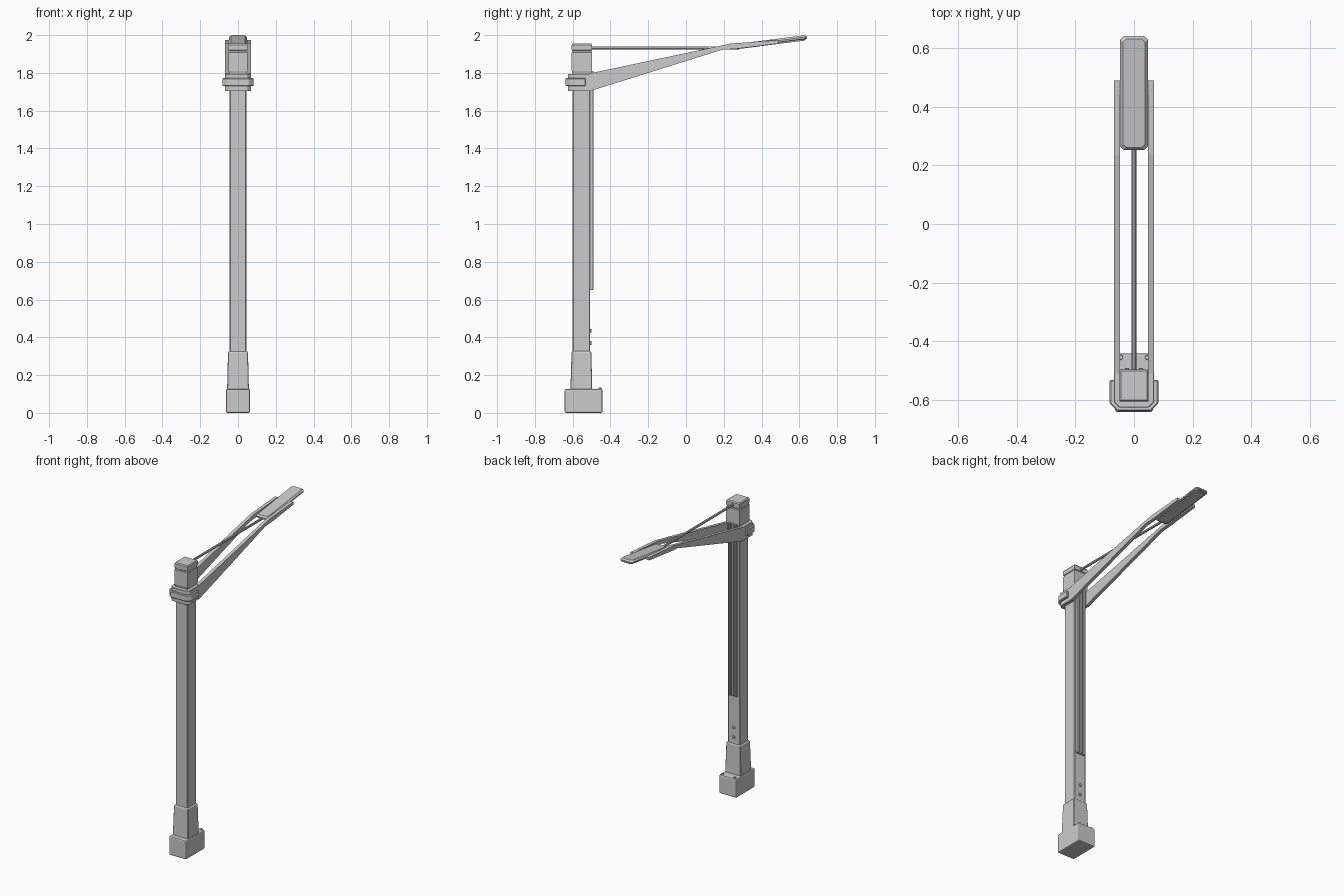
import bpy, bmesh, math
from mathutils import Matrix, Vector

if "Cube" in bpy.data.objects:
    bpy.data.objects.remove(bpy.data.objects["Cube"])


def finish(name, bm, bevel=0.0, segments=1):
    bmesh.ops.recalc_face_normals(bm, faces=bm.faces)
    me = bpy.data.meshes.new(name)
    bm.to_mesh(me)
    bm.free()
    ob = bpy.data.objects.new(name, me)
    bpy.context.collection.objects.link(ob)
    if bevel:
        m = ob.modifiers.new("bevel", 'BEVEL')
        m.width, m.segments, m.limit_method = bevel, segments, 'ANGLE'
    return ob


def loft(name, rings, bevel=0.0, segments=1):
    """Skin a stack of equal-sized point rings and cap both ends."""
    bm = bmesh.new()
    vs = [[bm.verts.new(p) for p in r] for r in rings]
    n = len(vs[0])
    for a, b in zip(vs, vs[1:]):
        for i in range(n):
            j = (i + 1) % n
            bm.faces.new((a[i], a[j], b[j], b[i]))
    bm.faces.new(vs[0])
    bm.faces.new(vs[-1])
    return finish(name, bm, bevel, segments)


def rect(x, y0, y1, z):
    return [(-x, y0, z), (x, y0, z), (x, y1, z), (-x, y1, z)]


def box(name, x, y0, y1, z0, z1, bevel=0.0, segments=1):
    return loft(name, [rect(x, y0, y1, z0), rect(x, y0, y1, z1)], bevel, segments)


def plate_z(name, pts, z0, z1, bevel=0.0):
    return loft(name, [[(x, y, z) for x, y in pts] for z in (z0, z1)], bevel)


def bolt(name, loc, axis, r, h, sides=8):
    bm = bmesh.new()
    rot = Vector((0, 0, 1)).rotation_difference(Vector(axis)).to_matrix().to_4x4()
    bmesh.ops.create_cone(bm, cap_ends=True, segments=sides, radius1=r, radius2=r * 0.8,
                          depth=h, matrix=Matrix.Translation(loc) @ rot)
    return finish(name, bm)


def u_shape(outer, inner, back, thick, front, ch):
    """Plan of a chamfered U strap, open towards +y."""
    half = [(inner, front), (outer, front), (outer, back + ch), (outer - ch, back)]
    tail = [(inner - ch * 0.5, back + thick), (inner, back + thick + ch * 0.5)]
    right = half
    left = [(-x, y) for x, y in reversed(half)]
    return right + left + [(-x, y) for x, y in reversed(tail)] + tail


# Footing block with its two anchor bolts
box("footing", 0.064, -0.642, -0.442, 0, 0.127, 0.008, 2)
for s in (-1, 1):
    bolt("footing_bolt", (s * 0.045, -0.455, 0.129), (0, 0, 1), 0.009, 0.01)

# Tapered sleeve and square pole
loft("sleeve", [rect(0.058, -0.612, -0.496, 0.12), rect(0.057, -0.611, -0.497, 0.15),
                rect(0.053, -0.606, -0.501, 0.32), rect(0.047, -0.601, -0.506, 0.327)], 0.003)
box("pole", 0.045, -0.6, -0.507, 0.3, 1.82, 0.004)

# Cable rails and bolts on the street side of the pole
box("rail_backing", 0.033, -0.515, -0.501, 0.65, 1.81)
for i in (-1, 0, 1):
    rail = box("cable_rail", 0.007, -0.51, -0.491, 0.65, 1.81, 0.002)
    rail.location.x = i * 0.024
for z in (0.37, 0.435):
    bolt("pole_bolt", (0, -0.505, z), (0, 1, 0), 0.011, 0.012)

# Pole cap with one shallow groove
loft("pole_cap", [rect(0.044, -0.599, -0.503, 1.79), rect(0.05, -0.605, -0.497, 1.81),
                  rect(0.05, -0.605, -0.497, 1.908), rect(0.046, -0.601, -0.501, 1.911),
                  rect(0.046, -0.601, -0.501, 1.918), rect(0.05, -0.605, -0.497, 1.921),
                  rect(0.05, -0.605, -0.497, 1.948), rect(0.045, -0.6, -0.502, 1.955)])

# Collar around the pole: inner clamp and raised outer strap
plate_z("collar", u_shape(0.068, 0.044, -0.626, 0.03, -0.505, 0.018), 1.703, 1.795, 0.002)
plate_z("collar_strap", u_shape(0.083, 0.06, -0.638, 0.025, -0.532, 0.026), 1.73, 1.772, 0.004)

# Twin tapered arms
profile = [(-0.51, 1.703), (0.19, 1.922), (0.27, 1.928), (0.49, 1.955),
           (0.49, 1.974), (0.235, 1.955), (-0.51, 1.797)]
for side, s in (("left", -1), ("right", 1)):
    loft("arm_" + side, [[(s * x, y, z) for y, z in profile] for x in (0.047, 0.069)])

# Tie rod from the cap to the lamp
bm = bmesh.new()
bmesh.ops.create_cone(bm, cap_ends=True, segments=8, radius1=0.008, radius2=0.008, depth=0.8,
                      matrix=Matrix.Translation((0, -0.12, 1.933)) @ Matrix.Rotation(math.pi / 2, 4, 'X'))
finish("tie_rod", bm)


# Slim tilted lamp head, chamfered in plan and along its top edge
def lamp_ring(inset, dz):
    w, y0, y1, c = 0.047 - inset, 0.252 + inset, 0.641 - inset, 0.012
    pts = [(-w + c, y0), (w - c, y0), (w, y0 + c), (w, y1 - c),
           (w - c, y1), (-w + c, y1), (-w, y1 - c), (-w, y0 + c)]
    return [(x, y, 1.929 + (y - 0.252) * 0.128 + dz) for x, y in pts]


loft("lamp_head", [lamp_ring(0.004, 0), lamp_ring(0, 0.004), lamp_ring(0, 0.012), lamp_ring(0.009, 0.022)])
loft("lamp_lens", [lamp_ring(0.014, -0.006), lamp_ring(0.012, 0.004)])
